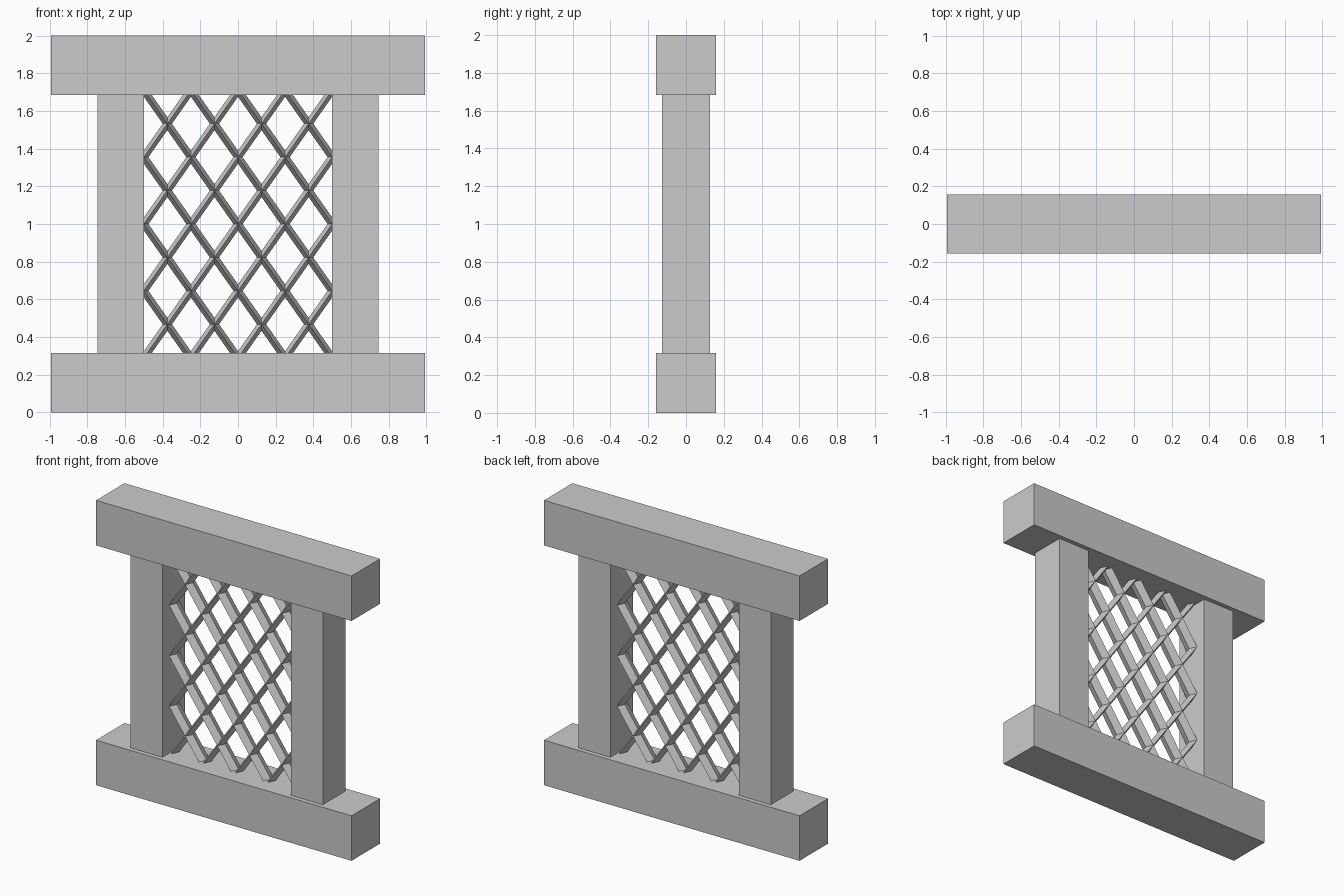
import bpy, bmesh
from mathutils import Vector

if "Cube" in bpy.data.objects:
    bpy.data.objects.remove(bpy.data.objects["Cube"])

BEAM_H = 0.316      # height of the top and bottom beams
PITCH_X = 0.25      # lattice diamond width
PITCH_Z = 0.355     # lattice diamond height
HALF_W, HALF_D = 0.02, 0.052   # bar cross-section, half sizes


def finish(bm, name):
    bmesh.ops.recalc_face_normals(bm, faces=bm.faces)
    mesh = bpy.data.meshes.new(name)
    bm.to_mesh(mesh)
    bm.free()
    obj = bpy.data.objects.new(name, mesh)
    bpy.context.collection.objects.link(obj)
    return obj


def box(name, centre, size):
    bm = bmesh.new()
    bmesh.ops.create_cube(bm, size=1)
    bmesh.ops.scale(bm, vec=size, verts=bm.verts)
    bmesh.ops.translate(bm, vec=centre, verts=bm.verts)
    return finish(bm, name)


def lattice_bar(name, x0, side):
    """Ridged diagonal bar through (x0, 0, 1), trimmed to the opening."""
    along = Vector((side * PITCH_X, 0, PITCH_Z)).normalized()
    across = Vector((along.z, 0, -along.x)) * HALF_W
    depth = Vector((0, HALF_D, 0))
    middle = Vector((x0, 0, 1))
    bm = bmesh.new()
    rings = [[bm.verts.new(middle + along * t + o)
              for o in (across, depth, -across, -depth)] for t in (-2, 2)]
    bm.faces.new(rings[0])
    bm.faces.new(rings[1])
    for i in range(4):
        j = (i + 1) % 4
        bm.faces.new((rings[0][i], rings[0][j], rings[1][j], rings[1][i]))
    trims = [((0.498, 0, 1), (1, 0, 0)), ((-0.498, 0, 1), (-1, 0, 0)),
             ((0, 0, 1.686), (0, 0, 1)), ((0, 0, 0.314), (0, 0, -1))]
    for point, normal in trims:
        bmesh.ops.bisect_plane(bm, geom=bm.verts[:] + bm.edges[:] + bm.faces[:],
                               plane_co=point, plane_no=normal, clear_outer=True)
        bmesh.ops.holes_fill(bm, edges=[e for e in bm.edges if e.is_boundary])
    return finish(bm, name)


# Beams
box("bottom_beam", (0, 0, BEAM_H / 2), (1.985, 0.315, BEAM_H))
box("top_beam", (0, 0, 2 - BEAM_H / 2), (1.985, 0.315, BEAM_H))

# Posts
for label, s in (("left", -1), ("right", 1)):
    box(label + "_post", (s * 0.623, 0, 1), (0.248, 0.252, 2 - 2 * BEAM_H))

# Diagonal lattice
for k in range(-3, 4):
    lattice_bar("rising_lattice_bar", k * PITCH_X, 1)
    lattice_bar("falling_lattice_bar", k * PITCH_X, -1)
